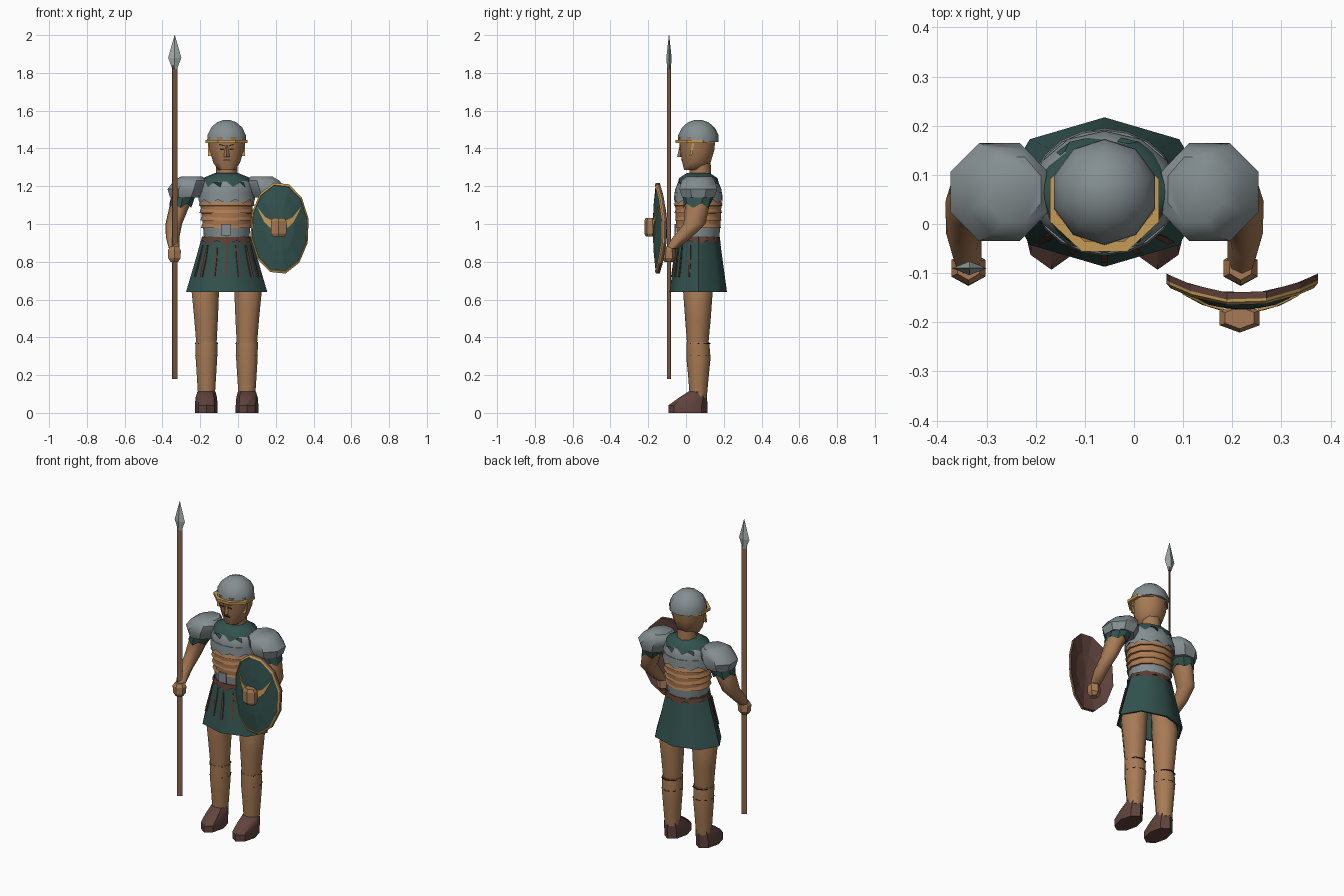
import bpy, bmesh
from math import sin, cos, pi, radians

cube = bpy.data.objects.get("Cube")
if cube:
    bpy.data.objects.remove(cube, do_unlink=True)

CX = -0.06   # body centre line
CY = 0.065   # body depth centre


def material(name, colour):
    m = bpy.data.materials.new(name)
    m.use_nodes = True
    m.diffuse_color = (*colour, 1)
    bsdf = m.node_tree.nodes["Principled BSDF"]
    bsdf.inputs["Base Color"].default_value = (*colour, 1)
    bsdf.inputs["Roughness"].default_value = 0.9
    return m


skin_tan = material("skin tan", (.385, .195, .09))
band_tan = material("band tan", (.42, .2, .085))
steel = material("steel grey", (.23, .27, .28))
cloth = material("dark teal cloth", (.032, .084, .076))
brass = material("brass", (.56, .33, .09))
leather = material("brown leather", (.12, .057, .047))
strap_red = material("red brown strap", (.12, .047, .032))
wood = material("spear wood", (.26, .135, .072))
blade = material("pale blade", (.36, .41, .39))
dark = material("dark detail", (.03, .018, .015))


def skin(name, rings, mats, rule=None, smooth=0):
    """Join rings of points into a capped solid; rule picks a material."""
    bm = bmesh.new()
    vs = [[bm.verts.new(p) for p in ring] for ring in rings]
    n = len(rings[0])
    bm.faces.new(vs[0])
    bm.faces.new(vs[-1])
    for j in range(len(vs) - 1):
        for i in range(n):
            k = (i + 1) % n
            f = bm.faces.new((vs[j][i], vs[j][k], vs[j + 1][k], vs[j + 1][i]))
            f.material_index = rule(j) if rule else 0
    if rule:
        bm.faces.ensure_lookup_table()
        bm.faces[0].material_index = rule(0)
        bm.faces[1].material_index = rule(len(vs) - 2)
    bmesh.ops.recalc_face_normals(bm, faces=bm.faces)
    me = bpy.data.meshes.new(name)
    bm.to_mesh(me)
    bm.free()
    for m in mats:
        me.materials.append(m)
    ob = bpy.data.objects.new(name, me)
    bpy.context.collection.objects.link(ob)
    if smooth:
        bpy.ops.object.select_all(action='DESELECT')
        ob.select_set(True)
        bpy.context.view_layer.objects.active = ob
        bpy.ops.object.shade_smooth_by_angle(angle=radians(smooth))
    return ob


def loft(name, rings, mats, n=8, side=1, rule=None, smooth=0, flat=False):
    """Stack ellipses (offset, y, z, rx, ry, optional zigzag) around z."""
    turn = pi / n if flat else 0
    grow = 1 / cos(turn)
    out = []
    for dx, y, z, rx, ry, *jag in rings:
        drop = jag[0] if jag else 0
        ring = []
        for i in range(n):
            a = 2 * pi * i / n - pi / 2 + turn
            ring.append((CX + side * (dx + rx * grow * cos(a)),
                         y + ry * grow * sin(a), z - drop * (i % 2 == 0)))
        out.append(ring)
    return skin(name, out, mats, rule, smooth)


def plate(name, pts, front, mat, thick=.008):
    """Thin plate from x, z points; front gives y at each point."""
    rings = [[(x, front(x, z) + d, z) for x, z in pts] for d in (0, thick)]
    return skin(name, rings, [mat])


# Legs, greaves, boots and arms
for side, tag in ((1, "left"), (-1, "right")):
    loft(tag + "_leg", [(.075, CY, .82, .05, .06), (.113, .063, .64, .076, .078),
                        (.109, .063, .5, .066, .068), (.107, .062, .36, .056, .056)],
         [skin_tan], n=10, side=side, smooth=60)
    loft(tag + "_greave", [(.107, .063, .375, .061, .06), (.107, .066, .29, .06, .064),
                           (.107, .066, .2, .054, .055), (.107, .065, .08, .046, .045)],
         [skin_tan], n=10, side=side, smooth=60)
    for z in (.30, .366):
        loft(tag + "_greave_lace", [(.107, .067, z, .06, .064), (.107, .067, z + .005, .06, .064)],
             [dark], side=side)
    loft(tag + "_boot", [(.108, .01, 0, .06, .103), (.108, .01, .04, .06, .103),
                         (.108, .037, .08, .057, .075), (.107, .06, .112, .048, .048)],
         [leather], side=side, smooth=40)
    loft(tag + "_arm", [(.23, .065, 1.18, .055, .07), (.248, .06, 1.1, .053, .065),
                        (.28, .045, 1.0, .044, .058), (.286, -.02, .93, .036, .05),
                        (.278, -.075, .87, .028, .032)],
         [skin_tan], side=side, smooth=60)
    loft(tag + "_hand", [(.277, -.088, .88, .026, .026), (.277, -.09, .86, .04, .034),
                         (.277, -.09, .82, .038, .036), (.277, -.092, .8, .024, .022)],
         [skin_tan], n=6, side=side)
    loft(tag + "_sleeve", [(.215, CY, 1.2, .07, .08), (.232, CY, 1.14, .066, .08),
                           (.245, CY - .005, 1.11, .06, .072, .025)],
         [cloth], n=10, side=side)
    loft(tag + "_pauldron", [(.222, CY, 1.14, .078, .085), (.214, CY, 1.185, .099, .1),
                             (.195, CY, 1.23, .084, .088), (.185, .07, 1.252, .056, .066)],
         [steel], side=side, flat=True, smooth=40)

# Kilt with a hollow underside
loft("kilt", [(0, CY, .84, .12, .1), (0, CY, .64, .205, .14), (0, CY, .64, .215, .152),
              (0, CY, .8, .168, .13), (0, CY, .935, .13, .112)], [cloth], smooth=50)


# Hanging straps lying on the faceted kilt
def kilt_point(angle, z, lift):
    t = (.935 - z) / .295
    a = radians(angle)
    facet = cos(pi / 8) / cos(a % (pi / 4) - pi / 8)
    k = facet * (1 + lift)
    return (CX + (.13 + .085 * t) * k * cos(a), CY + (.112 + .04 * t) * k * sin(a), z)


for spread in (0, 22, 44, 68):
    for sign in ((1, -1) if spread else (1,)):
        mid = sign * spread - 90
        rings = [[kilt_point(mid + w, z, lift) for w, lift in
                  ((-half, 0), (half, 0), (half, .04), (-half, .04))]
                 for z, half in ((.89, 1), (.82, 2.5), (.72, 2))]
        skin("kilt_strap", rings, [strap_red])

# Torso: steel top, tan middle, steel waist
loft("torso", [(0, CY, .92, .12, .11), (0, CY, .985, .125, .117), (0, CY, 1.11, .14, .123),
               (0, CY, 1.18, .148, .124), (0, CY, 1.24, .125, .1), (0, CY, 1.265, .06, .06)],
     [steel, band_tan], n=12, rule=lambda j: 1 if j == 1 else 0, smooth=50)
for i in range(4):
    z = 1.125 - i * .039
    r = .143 - i * .004
    loft("chest_band", [(0, CY, z, r - .004, .121 - i * .003),
                        (0, CY, z - .028, r + .005, .129 - i * .003),
                        (0, CY, z - .03, r - .01, .115 - i * .003)],
         [band_tan], n=12, smooth=50)
plate("waist_plate", [(CX - .03, .94), (CX + .02, .94), (CX + .02, 1.0), (CX - .03, 1.0)],
      lambda x, z: -.062, steel)
loft("chest_edge", [(0, CY, 1.17, .147, .126), (0, CY, 1.13, .15, .13, .022)], [steel], n=20, smooth=50)
loft("collar", [(0, CY, 1.27, .06, .06), (0, CY, 1.243, .127, .102),
                (0, CY, 1.22, .142, .118, .048)], [cloth], n=12, smooth=50)
loft("belt", [(0, CY, .93, .13, .114), (0, CY, .912, .138, .119, .022)], [strap_red], n=16)

# Neck, head and face
loft("neck", [(0, .075, 1.24, .058, .058), (0, .075, 1.35, .055, .055)], [skin_tan], smooth=50)
loft("head", [(0, .035, 1.285, .045, .045), (0, .055, 1.325, .071, .075),
              (0, .06, 1.39, .09, .09), (0, .06, 1.46, .098, .096)],
     [skin_tan], flat=True, smooth=60)
loft("nose", [(0, -.03, 1.355, .014, .017), (0, -.03, 1.37, .014, .014),
              (0, -.03, 1.415, .006, .004)], [skin_tan], n=4)
plate("mouth", [(CX - .022, 1.335), (CX + .022, 1.335), (CX + .015, 1.342), (CX - .015, 1.342)],
      lambda x, z: -.0275, dark)
for s in (1, -1):
    plate("eye", [(CX + s * .015, 1.393), (CX + s * .036, 1.393),
                  (CX + s * .036, 1.401), (CX + s * .015, 1.401)], lambda x, z: -.0335, dark)
    plate("brow", [(CX + s * .012, 1.411), (CX + s * .04, 1.419),
                   (CX + s * .04, 1.425), (CX + s * .012, 1.417)], lambda x, z: -.035, dark)
    # Slim cheek strap beside the jaw
    rings = [[(CX + s * x, y, z) for x, y in
              ((.08, mid - .006), (.098, mid - .006), (.098, mid + .006), (.08, mid + .006))]
             for z, mid in ((1.36, .025), (1.44, .04))]
    skin("cheek_strap", rings, [brass])

# Helmet dome and a brim that peaks forward
loft("helmet", [(0, CY, 1.435, .109, .108), (0, CY, 1.47, .107, .107), (0, CY, 1.51, .087, .087),
                (0, CY, 1.538, .055, .055), (0, CY, 1.55, .02, .02)],
     [steel], n=10, smooth=50)
loft("helmet_brim", [(0, .048, 1.43, .111, .104), (0, .048, 1.446, .111, .104)], [brass], flat=True)

# Spear: flat shaft and a diamond blade
SX, SY = -.335, -.09


def shaft_ring(z, wide, thin):
    along, across = (.82, .57), (-.57, .82)
    return [(SX + along[0] * wide * u + across[0] * thin * v,
             SY + along[1] * wide * u + across[1] * thin * v, z)
            for u, v in ((1, 1), (-1, 1), (-1, -1), (1, -1))]


skin("spear_shaft", [shaft_ring(z, .016, .002) for z in (.18, 1.84)], [wood])
loft("spear_head", [(SX - CX, SY, 1.82, .012, .01), (SX - CX, SY, 1.88, .035, .014),
                    (SX - CX, SY, 2.0, .001, .001)], [blade], n=4)

# Curved oval shield: teal front, brass rim, leather edge and back
HX, HZ = .22, .978


def shield_y(x, z):
    return -.176 + 2.3 * (x - HX) ** 2 + .25 * (z - HZ) ** 2


def shield_ring(t, back):
    ring = []
    for i in range(12):
        a = 2 * pi * i / 12 + .2
        x, z = HX + .157 * t * cos(a), HZ + .245 * t * sin(a)
        ring.append((x, shield_y(x, z) + back, z))
    return ring


layers = [(.05, 0), (.5, 0), (.94, 0), (.95, -.004), (1, 0), (1, .006), (1, .02), (.55, .02), (.05, .02)]
skin("shield", [shield_ring(t, b) for t, b in layers], [cloth, brass, leather],
     rule=lambda j: 0 if j < 2 else 1 if j < 5 else 2)
for s in (1, -1):
    wing = [(.035, .04), (.045, 0), (.08, .035), (.118, .115), (.072, .058)]
    plate("shield_wing", [(HX - .003 + s * x, HZ + z) for x, z in wing],
          lambda x, z: shield_y(x, z) - .004, brass)
loft("shield_fist", [(HX - CX - .005, -.191, z, rx, ry) for z, rx, ry in
                     ((.935, .036, .022), (.95, .047, .03), (1.015, .047, .03), (1.032, .034, .022))],
     [skin_tan], n=6)
